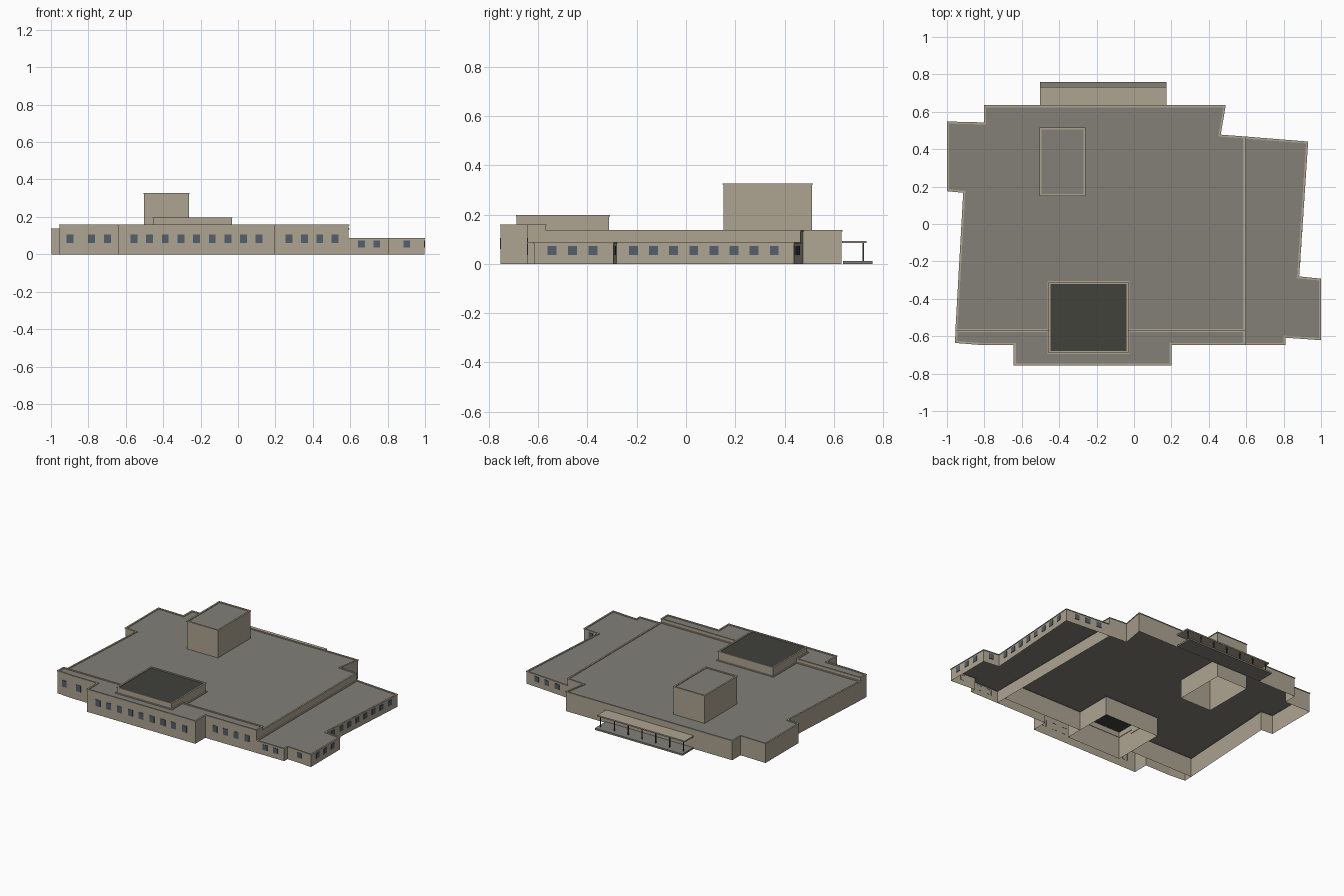
import bpy, bmesh
from mathutils import Vector
from mathutils.geometry import tessellate_polygon

cube = bpy.data.objects.get("Cube")
if cube:
    bpy.data.objects.remove(cube, do_unlink=True)


def material(name, rgb):
    m = bpy.data.materials.new(name)
    m.use_nodes = True
    m.diffuse_color = (*rgb, 1)
    m.node_tree.nodes["Principled BSDF"].inputs["Base Color"].default_value = (*rgb, 1)
    return m


WALL = material("tan wall", (0.42, 0.37, 0.285))
ROOF = material("grey roof", (0.225, 0.215, 0.185))
DARK = material("dark roof", (0.052, 0.054, 0.043))
GLASS = material("blue grey glass", (0.085, 0.115, 0.155))


def finish(bm, name, mats):
    mesh = bpy.data.meshes.new(name)
    bm.to_mesh(mesh)
    bm.free()
    for m in mats:
        mesh.materials.append(m)
    ob = bpy.data.objects.new(name, mesh)
    bpy.context.collection.objects.link(ob)
    return ob


def offset(points, d):
    """Shift a counter-clockwise outline outward by d with mitred corners."""
    pts = [Vector(p) for p in points]
    result = []
    for i, p in enumerate(pts):
        a = (p - pts[i - 1]).normalized()
        b = (pts[(i + 1) % len(pts)] - p).normalized()
        na, nb = Vector((a.y, -a.x)), Vector((b.y, -b.x))
        result.append(p + (na + nb) * d / (1 + na.dot(nb)))
    return result


def shell(name, outline, height, roof=ROOF, hole=None):
    """Open-bottomed walls, a roof just below the rim, and a thin rim cap."""
    bm = bmesh.new()

    def loop(pts, z):
        return [bm.verts.new((p[0], p[1], z)) for p in pts]

    def band(low, high):
        for i in range(len(low)):
            bm.faces.new((low[i - 1], low[i], high[i], high[i - 1]))

    lip = height - 0.005
    band(loop(outline, 0), loop(outline, lip))
    # Rim cap
    wide, inner = offset(outline, 0.003), offset(outline, -0.008)
    rings = [loop(outline, lip), loop(wide, lip), loop(wide, height),
             loop(inner, height), loop(inner, lip - 0.001)]
    for low, high in zip(rings, rings[1:]):
        band(low, high)
    # Roof surface, with an optional opening
    loops = [[Vector((*p, lip)) for p in outline]]
    if hole:
        loops.append([Vector((*p, lip)) for p in hole])
    verts = [bm.verts.new(p) for l in loops for p in l]
    for tri in tessellate_polygon(loops):
        f = bm.faces.new([verts[i] for i in tri])
        f.normal_update()
        if f.normal.z < 0:
            f.normal_flip()
        f.material_index = 1
    return finish(bm, name, [WALL, roof])


def box(name, lo, hi, mat):
    bm = bmesh.new()
    bmesh.ops.create_cube(bm, size=1)
    for v in bm.verts:
        v.co = [lo[i] + (v.co[i] + 0.5) * (hi[i] - lo[i]) for i in range(3)]
    return finish(bm, name, [mat])


def rect(x0, y0, x1, y1):
    return [(x0, y0), (x1, y0), (x1, y1), (x0, y1)]


def windows(name, a, b, count, z, size):
    """Evenly spaced thin panes along the wall from a to b."""
    a, b = Vector((*a, z)), Vector((*b, z))
    along = (b - a).normalized()
    out = Vector((along.y, -along.x, 0)) * 0.003
    bm = bmesh.new()
    for i in range(count):
        c = a.lerp(b, (i + 1) / (count + 1))
        half = along * size[0] / 2
        up = Vector((0, 0, size[1] / 2))
        quads = [[bm.verts.new(c + half * sx + up * sz + out * k)
                  for sx, sz in ((-1, -1), (1, -1), (1, 1), (-1, 1))] for k in (-0.5, 1)]
        back, front = quads
        bm.faces.new(front)
        for j in range(4):
            bm.faces.new((back[j - 1], back[j], front[j], front[j - 1]))
    return finish(bm, name, [GLASS])


# Building volumes
tower = rect(-0.503, 0.152, -0.262, 0.512)
shell("main_hall", [(-0.952, -0.57), (-0.455, -0.57), (-0.455, -0.312), (-0.032, -0.312),
                    (-0.032, -0.57), (0.592, -0.57), (0.592, 0.465), (0.46, 0.475),
                    (0.487, 0.632), (-0.8, 0.632), (-0.8, 0.54), (-0.997, 0.545),
                    (-0.997, 0.178), (-0.91, 0.17)], 0.137, hole=tower)
shell("front_block", [(-0.954, -0.633), (-0.83, -0.643), (-0.64, -0.643), (-0.64, -0.753),
                      (0.197, -0.753), (0.197, -0.643), (0.592, -0.643), (0.592, -0.57),
                      (-0.032, -0.57), (-0.032, -0.688), (-0.455, -0.688), (-0.455, -0.57),
                      (-0.951, -0.57)], 0.16)
shell("low_wing", [(0.592, -0.643), (0.808, -0.643), (0.808, -0.605), (0.997, -0.618),
                   (0.997, -0.295), (0.88, -0.283), (0.928, 0.438), (0.592, 0.465)], 0.088)
shell("front_raised_box", rect(-0.455, -0.688, -0.032, -0.312), 0.198, DARK)
shell("roof_tower", tower, 0.327)

# Windows of the tall front
TALL, SMALL = (0.037, 0.045), (0.036, 0.036)
windows("front_left_corner_window", (-0.954, -0.633), (-0.84, -0.642), 1, 0.083, TALL)
windows("front_left_windows", (-0.87, -0.643), (-0.613, -0.643), 2, 0.083, TALL)
windows("front_bay_windows", (-0.64, -0.753), (0.197, -0.753), 9, 0.083, TALL)
windows("front_right_windows", (0.19, -0.643), (0.602, -0.643), 4, 0.083, TALL)

# Windows of the low wing
windows("wing_front_windows", (0.58, -0.643), (0.822, -0.643), 2, 0.055, SMALL)
windows("wing_corner_window", (0.808, -0.605), (0.997, -0.618), 1, 0.055, SMALL)
windows("wing_end_windows", (0.997, -0.628), (0.997, -0.295), 3, 0.055, SMALL)
windows("wing_jog_window", (0.997, -0.295), (0.88, -0.283), 1, 0.055, SMALL)
windows("wing_side_windows", (0.88, -0.295), (0.928, 0.44), 8, 0.055, SMALL)
windows("wing_back_windows", (0.928, 0.438), (0.592, 0.465), 3, 0.055, SMALL)

# Rear loading canopy
box("dock_slab", (-0.503, 0.638, 0), (0.175, 0.758, 0.012), ROOF)
box("canopy_roof", (-0.503, 0.634, 0.084), (0.175, 0.732, 0.093), WALL)
for i in range(7):
    x = -0.485 + i * 0.107
    box(f"canopy_post_{i + 1}", (x - 0.003, 0.717, 0.012), (x + 0.003, 0.723, 0.084), DARK)
